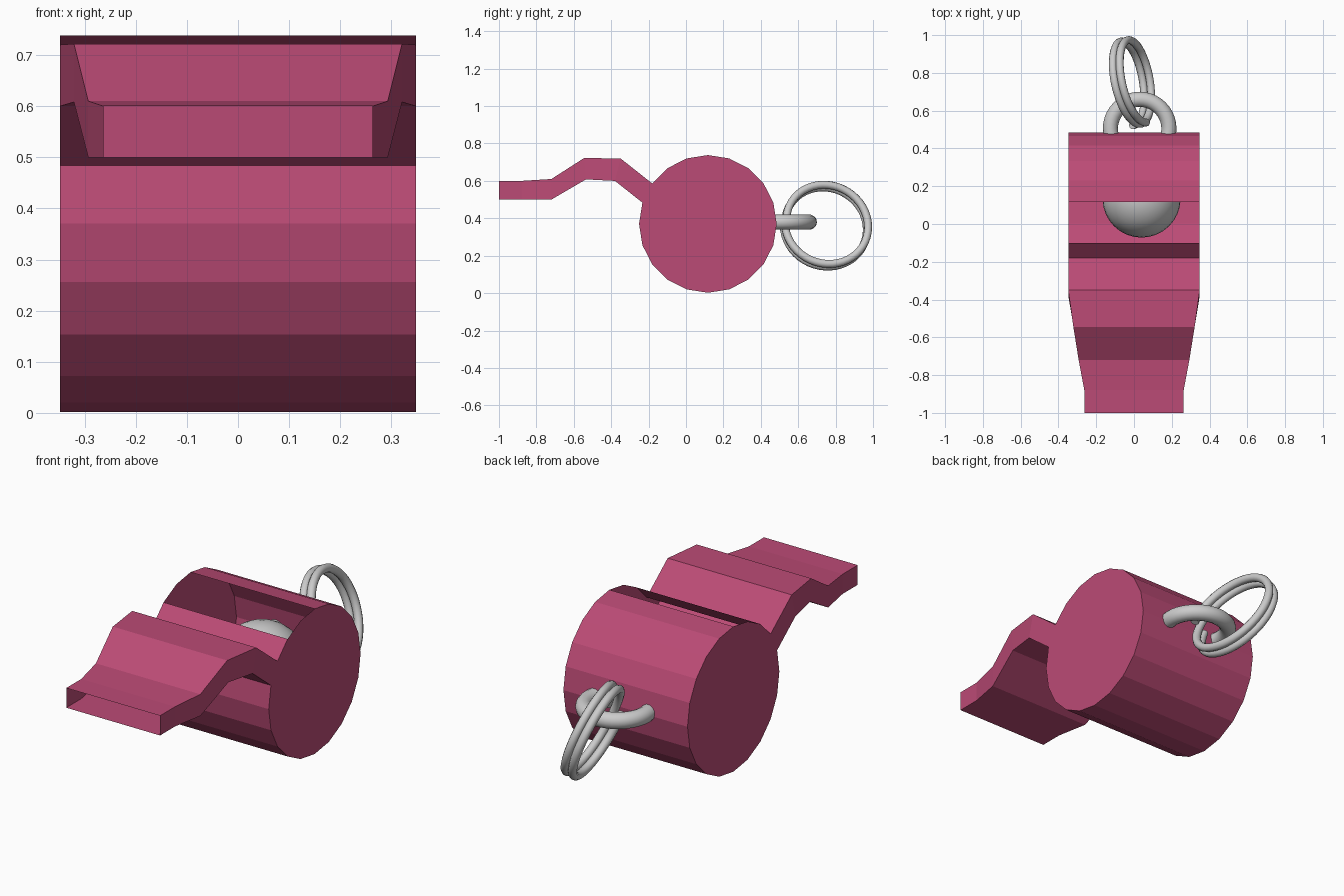
import bpy, bmesh, math
from mathutils import Vector

if "Cube" in bpy.data.objects:
    bpy.data.objects.remove(bpy.data.objects["Cube"])

pink = bpy.data.materials.new("pink_plastic")
pink.diffuse_color = (0.50, 0.07, 0.18, 1)
pink.use_nodes = True
pink.node_tree.nodes["Principled BSDF"].inputs["Base Color"].default_value = pink.diffuse_color

CY, CZ, R, HALF, SIDES = 0.117, 0.37, 0.368, 0.348, 20


def make_object(name, bm):
    mesh = bpy.data.meshes.new(name)
    bm.to_mesh(mesh)
    bm.free()
    obj = bpy.data.objects.new(name, mesh)
    bpy.context.collection.objects.link(obj)
    mesh.materials.append(pink)
    return obj


def rim(k):
    a = math.tau * k / SIDES
    return CY + R * math.cos(a), CZ + R * math.sin(a)


# Chamber: thin-walled drum, open at the sound window and the air channel
bm = bmesh.new()
left = [bm.verts.new((-HALF, *rim(k))) for k in range(SIDES)]
right = [bm.verts.new((HALF, *rim(k))) for k in range(SIDES)]
for k in range(SIDES):
    if k not in (5, 6, 8):
        n = (k + 1) % SIDES
        bm.faces.new((left[k], right[k], right[n], left[n]))
bm.faces.new(left[::-1])
bm.faces.new(right)
make_object("whistle_chamber", bm)

# Mouthpiece: open tapered tube; each station is top y,z / bottom y,z / half width
stations = [
    (-1.0, 0.60, -1.0, 0.50, 0.263),
    (-0.88, 0.60, -0.88, 0.50, 0.263),
    (-0.72, 0.61, -0.72, 0.50, 0.293),
    (-0.545, 0.722, -0.535, 0.608, 0.321),
    (-0.35, 0.72, -0.38, 0.60, HALF),
    (*rim(8), *rim(9), HALF),
]
bm = bmesh.new()
rings = [[bm.verts.new(p) for p in ((-w, ty, tz), (w, ty, tz), (w, by, bz), (-w, by, bz))]
         for ty, tz, by, bz, w in stations]
for a, b in zip(rings, rings[1:]):
    for i in range(4):
        j = (i + 1) % 4
        bm.faces.new((a[i], a[j], b[j], b[i]))
make_object("mouthpiece", bm)

# Ball inside the chamber
bpy.ops.mesh.primitive_uv_sphere_add(segments=32, ring_count=16, radius=0.207,
                                     location=(0.04, 0.135, 0.37))
bpy.context.object.name = "ball"
bpy.ops.object.shade_smooth()

# Loop fixed in the back wall
bpy.ops.mesh.primitive_torus_add(major_radius=0.155, minor_radius=0.04, major_segments=40,
                                 minor_segments=14, location=(0.03, 0.505, 0.38))
bpy.context.object.name = "back_loop"
bpy.ops.object.shade_smooth()

# Split ring: two-turn coil of round wire, tilted through the loop
axis = Vector((0.91, 0.18, 0.37)).normalized()
u = (Vector((0, -1, 0)) + axis * axis.y).normalized()
v = axis.cross(u)
centre = Vector((-0.008, 0.75, 0.36))
curve = bpy.data.curves.new("split_ring", "CURVE")
curve.dimensions = "3D"
curve.bevel_depth = 0.021
curve.bevel_resolution = 3
curve.use_fill_caps = True
N = 96
spline = curve.splines.new("POLY")
spline.points.add(N)
for i, p in enumerate(spline.points):
    t = i / N
    a = 2 * math.tau * t
    pos = centre + 0.224 * (u * math.cos(a) + v * math.sin(a)) + axis * 0.08 * (t - 0.5)
    p.co = (*pos, 1)
spline.use_smooth = True
bpy.context.collection.objects.link(bpy.data.objects.new("split_ring", curve))
